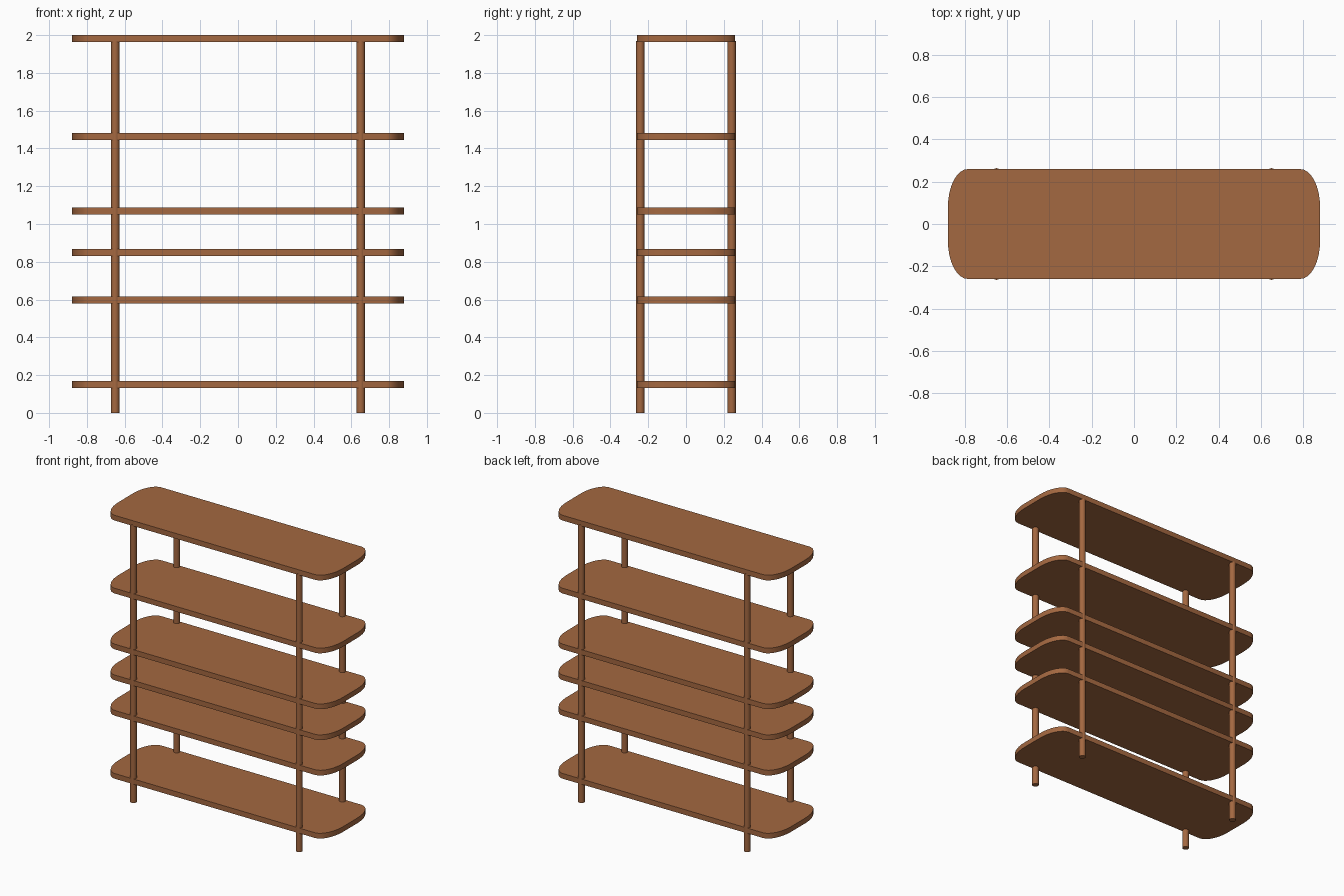
import bpy, bmesh, math

if "Cube" in bpy.data.objects:
    bpy.data.objects.remove(bpy.data.objects["Cube"])

wood = bpy.data.materials.new("warm_brown_wood")
wood.diffuse_color = (0.37, 0.138, 0.052, 1)
wood.use_nodes = True
wood.node_tree.nodes["Principled BSDF"].inputs["Base Color"].default_value = wood.diffuse_color


def finish(name, bm, angle=40):
    bmesh.ops.recalc_face_normals(bm, faces=bm.faces)
    mesh = bpy.data.meshes.new(name)
    bm.to_mesh(mesh)
    bm.free()
    mesh.materials.append(wood)
    obj = bpy.data.objects.new(name, mesh)
    bpy.context.collection.objects.link(obj)
    bpy.context.view_layer.objects.active = obj
    obj.select_set(True)
    bpy.ops.object.shade_smooth_by_angle(angle=math.radians(angle))
    obj.select_set(False)
    return obj


def shelf_outline(half_x=0.88, half_y=0.26, rx=0.095, ry=0.18, steps=8):
    # rectangle with elliptical corners
    pts = []
    for quarter, (sx, sy) in enumerate([(1, 1), (-1, 1), (-1, -1), (1, -1)]):
        for i in range(steps + 1):
            a = (quarter + i / steps) * math.pi / 2
            pts.append((sx * (half_x - rx) + rx * math.cos(a),
                        sy * (half_y - ry) + ry * math.sin(a)))
    return pts


def shelf(name, z0, z1):
    bm = bmesh.new()
    face = bm.faces.new([bm.verts.new((x, y, z0)) for x, y in shelf_outline()])
    new = bmesh.ops.extrude_face_region(bm, geom=[face], use_keep_orig=True)["geom"]
    top = [v for v in new if isinstance(v, bmesh.types.BMVert)]
    bmesh.ops.translate(bm, verts=top, vec=(0, 0, z1 - z0))
    finish(name, bm)


def post(name, x, y, height=1.97, radius=0.022):
    bm = bmesh.new()
    bmesh.ops.create_cone(bm, cap_ends=True, segments=16, radius1=radius,
                          radius2=radius, depth=height)
    bmesh.ops.translate(bm, verts=bm.verts, vec=(x, y, height / 2))
    finish(name, bm)


# Six shelves, given by their top heights
for i, top in enumerate([0.17, 0.617, 0.868, 1.087, 1.483, 2.0]):
    shelf(f"shelf_{i + 1}", top - 0.037, top)

# Four round posts set into the shelf edges
for side, x in (("left", -0.65), ("right", 0.65)):
    for end, y in (("front", -0.242), ("back", 0.242)):
        post(f"{end}_{side}_post", x, y)
